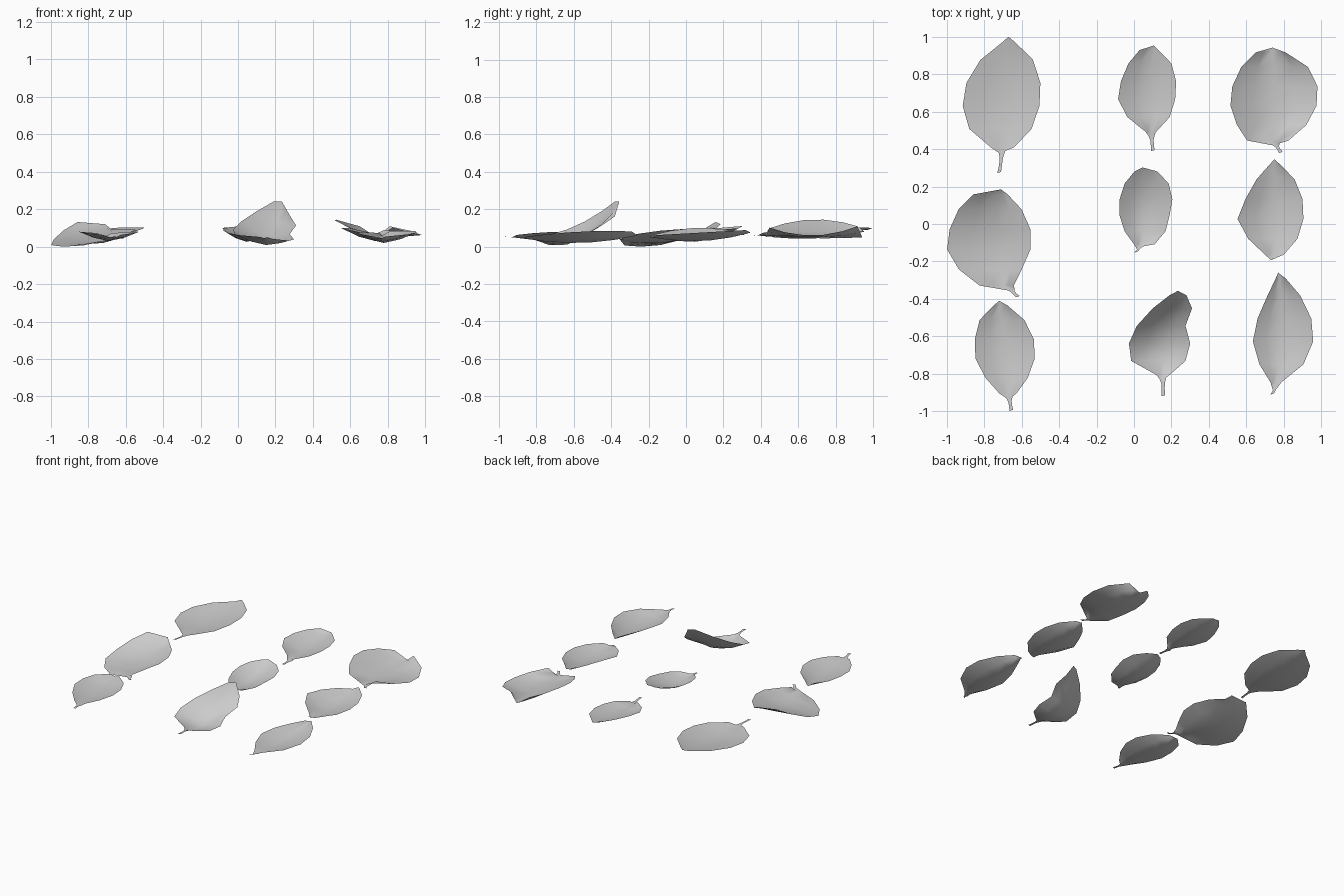
import bpy, bmesh
from mathutils import Vector

ROWS = (.04, .2, .4, .6, .8, .95)      # stations from leaf base to tip
COLS = (-1, -.5, 0, .5, 1)             # across the blade, 0 = midrib


def curve(v, t):
    """Quadratic through three heights at base, middle and tip."""
    return max(0, v[0]*2*(t-.5)*(t-1) + v[1]*4*t*(1-t) + v[2]*2*t*(t-.5))


def leaf(name, stem, base, tip, left, right, zl, zm, zr):
    """Cupped sheet: edge x per station, edge and midrib height curves."""
    bm = bmesh.new()
    rows = []
    # blade stations
    for t, xl, xr in zip(ROWS, left, right):
        y = base[1] + (tip[1]-base[1])*t
        xm = (base[0] + (tip[0]-base[0])*t + xl + xr) / 2
        xm = xm - (xl + xr) / 4
        xm = min(max(xm, xl*.7 + xr*.3), xl*.3 + xr*.7)
        row = []
        for u in COLS:
            edge_x, edge_z = (xl, zl) if u < 0 else (xr, zr)
            m, e = curve(zm, t), curve(edge_z, t)
            a = abs(u)
            row.append(bm.verts.new((xm + (edge_x-xm)*a, y, m + (e-m)*a**1.5)))
        rows.append(row)
    for r0, r1 in zip(rows, rows[1:]):
        for i in range(len(COLS)-1):
            bm.faces.new((r0[i], r0[i+1], r1[i+1], r1[i]))
    # pointed tip
    top = bm.verts.new((tip[0], tip[1], zm[2]))
    for i in range(len(COLS)-1):
        bm.faces.new((rows[-1][i], rows[-1][i+1], top))
    # stem strip, flaring into the blade
    p, q = Vector((*base, zm[0])), Vector((*stem, zm[0]+.005))
    strip = []
    for s, w in ((0, .017), (.3, .009), (.65, .008), (1, .01)):
        c = p.lerp(q, s)
        c.x += (p.x - q.x) * .4 * s * (1-s)
        strip.append([bm.verts.new(c + Vector((d*w, d*w*.3, 0))) for d in (-1, 1)])
    for (a, b), (c, d) in zip(strip, strip[1:]):
        bm.faces.new((c, d, b, a))
    # close the blade base onto the stem
    f, (a, b) = rows[0], strip[0]
    bm.faces.new((a, f[2], f[1]))
    bm.faces.new((a, f[1], f[0]))
    bm.faces.new((a, b, f[2]))
    bm.faces.new((b, f[3], f[2]))
    bm.faces.new((b, f[4], f[3]))
    me = bpy.data.meshes.new(name)
    bm.to_mesh(me)
    bm.free()
    me.shade_smooth()
    bpy.context.collection.objects.link(bpy.data.objects.new(name, me))


# back row
leaf("leaf_back_left", (-.72, .275), (-.705, .385), (-.67, 1.0),
     (-.765, -.88, -.915, -.895, -.82, -.705), (-.64, -.547, -.505, -.50, -.54, -.633),
     (.07, .08, .09), (.06, .05, .10), (.07, .10, .10))
leaf("leaf_back_middle", (.10, .392), (.095, .475), (.105, .953),
     (.06, -.035, -.085, -.07, -.03, .03), (.12, .19, .22, .225, .20, .13),
     (.07, .10, .10), (.05, .045, .08), (.06, .08, .08))
leaf("leaf_back_right", (.785, .382), (.76, .425), (.74, .942),
     (.605, .55, .515, .525, .573, .65), (.825, .92, .975, .98, .93, .81),
     (.09, .145, .10), (.06, .045, .05), (.11, .06, .12))
# middle row
leaf("leaf_middle_left", (-.62, -.388), (-.655, -.35), (-.71, .185),
     (-.825, -.935, -.998, -.985, -.937, -.857), (-.643, -.60, -.553, -.553, -.60, -.675),
     (.01, .02, .15), (.04, .025, .12), (.05, .09, .09))
leaf("leaf_middle", (.01, -.15), (.03, -.125), (.045, .302),
     (0, -.05, -.077, -.077, -.05, .003), (.11, .168, .19, .205, .185, .125),
     (.06, .09, .11), (.05, .03, .11), (.05, .08, .10))
leaf("leaf_middle_right", (.722, -.195), (.745, -.185), (.75, .345),
     (.70, .61, .553, .595, .655, .725), (.80, .873, .905, .90, .858, .78),
     (.06, .10, .06), (.05, .03, .075), (.06, .075, .09))
# front row
leaf("leaf_front_left", (-.655, -.995), (-.665, -.925), (-.72, -.41),
     (-.72, -.793, -.847, -.85, -.825, -.75), (-.627, -.568, -.53, -.535, -.585, -.675),
     (.06, .08, .07), (.05, .03, .05), (.06, .08, .07))
leaf("leaf_front_middle", (.157, -.917), (.155, -.825), (.235, -.357),
     (.12, -.015, -.027, .015, .10, .19), (.19, .275, .30, .275, .31, .28),
     (.05, .11, .26), (.045, .025, .24), (.045, .05, .18))
leaf("leaf_front_right", (.738, -.908), (.755, -.872), (.77, -.26),
     (.73, .67, .635, .66, .713, .757), (.785, .905, .957, .947, .888, .81),
     (.05, .075, .07), (.045, .02, .06), (.05, .08, .08))
